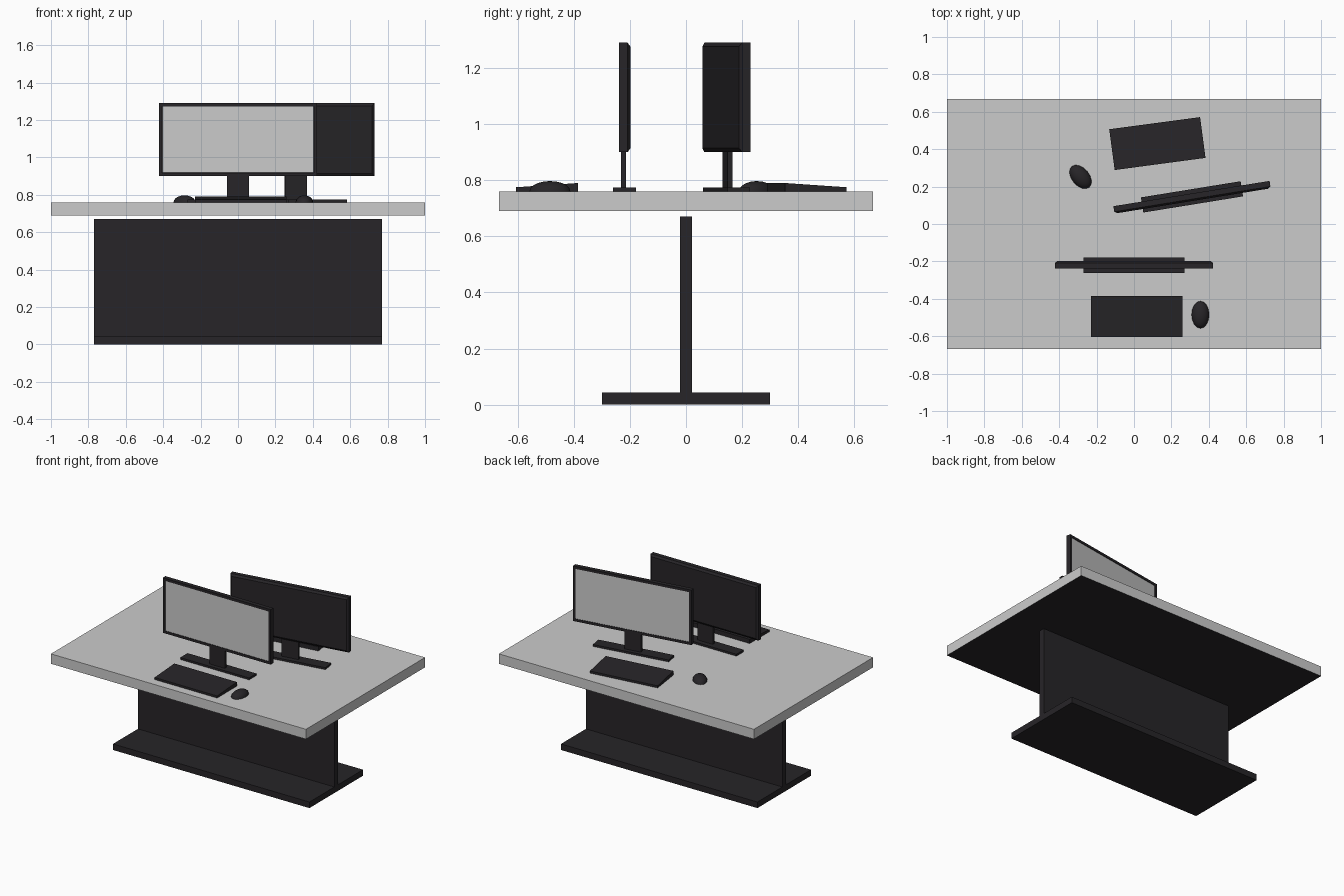
import bpy, bmesh
from math import radians
from mathutils import Matrix, Vector

if "Cube" in bpy.data.objects:
    bpy.data.objects.remove(bpy.data.objects["Cube"])

dark = bpy.data.materials.new("dark")
dark.diffuse_color = (0.02, 0.018, 0.021, 1)
dark.use_nodes = True
dark.node_tree.nodes["Principled BSDF"].inputs["Base Color"].default_value = dark.diffuse_color
grey = bpy.data.materials.new("grey")
grey.diffuse_color = (0.8, 0.8, 0.8, 1)
grey.use_nodes = True
grey.node_tree.nodes["Principled BSDF"].inputs["Base Color"].default_value = grey.diffuse_color


def finish(bm, name, place=Matrix(), mats=(dark,)):
    bmesh.ops.recalc_face_normals(bm, faces=bm.faces)
    mesh = bpy.data.meshes.new(name)
    bm.to_mesh(mesh)
    bm.free()
    for m in mats:
        mesh.materials.append(m)
    ob = bpy.data.objects.new(name, mesh)
    ob.matrix_world = place
    bpy.context.collection.objects.link(ob)
    return ob


def box_bm(x, y, z):
    bm = bmesh.new()
    bmesh.ops.create_cube(bm, size=1)
    lo, hi = (Vector(v) for v in zip(x, y, z))
    for v in bm.verts:
        v.co = Vector([lo[i] if v.co[i] < 0 else hi[i] for i in range(3)])
    return bm


def spot(x, y, degrees):
    return Matrix.Translation((x, y, 0)) @ Matrix.Rotation(radians(degrees), 4, 'Z')


# Table top, with a dark underside
bm = box_bm((-1, 1), (-0.667, 0.667), (0.69, 0.76))
bm.normal_update()
for f in bm.faces:
    f.material_index = 1 if f.normal.z < -0.5 else 0
finish(bm, "table_top", mats=(grey, dark))

# Table support
finish(box_bm((-0.77, 0.77), (-0.3, 0.3), (0, 0.043)), "table_base")
finish(box_bm((-0.77, 0.77), (-0.021, 0.021), (0.043, 0.67)), "table_leg_panel")


def monitor(side, place):
    finish(box_bm((-0.27, 0.27), (-0.041, 0.041), (0.76, 0.774)), side + "_monitor_foot", place)
    finish(box_bm((-0.06, 0.06), (-0.012, 0.006), (0.774, 0.905)), side + "_monitor_neck", place)
    # Panel with recessed screen in front and sloped rim behind
    bm = box_bm((-0.423, 0.423), (-0.018, 0.012), (0.9, 1.29))
    bm.normal_update()
    front = next(f for f in bm.faces if f.normal.y < -0.5)
    back = next(f for f in bm.faces if f.normal.y > 0.5)
    bmesh.ops.inset_region(bm, faces=[back], thickness=0.02, depth=0.01)
    bmesh.ops.inset_region(bm, faces=[front], thickness=0.025)
    bmesh.ops.inset_region(bm, faces=[front], thickness=0.0005, depth=-0.003)
    front.material_index = 1
    finish(bm, side + "_monitor_panel", place, (dark, grey))


def keyboard(side, place):
    # Wedge, higher at the back
    bm = box_bm((-0.245, 0.245), (-0.11, 0.11), (0.76, 0.775))
    for v in bm.verts:
        if v.co.y > 0 and v.co.z > 0.77:
            v.co.z = 0.79
    finish(bm, side + "_keyboard", place)


def mouse(side, place):
    # Dome cut from a sphere
    bm = bmesh.new()
    bmesh.ops.create_uvsphere(bm, u_segments=16, v_segments=10, radius=1)
    geom = bm.verts[:] + bm.edges[:] + bm.faces[:]
    bmesh.ops.bisect_plane(bm, geom=geom, plane_co=(0, 0, 0), plane_no=(0, 0, -1), clear_outer=True)
    bmesh.ops.holes_fill(bm, edges=[e for e in bm.edges if e.is_boundary])
    for v in bm.verts:
        v.co = Vector((v.co.x * 0.047, v.co.y * 0.073, 0.76 + v.co.z * 0.037))
    for f in bm.faces:
        f.smooth = len(f.verts) < 5
    bm.normal_update()
    for e in bm.edges:
        e.smooth = e.calc_face_angle(0) < radians(50)
    finish(bm, side + "_mouse", place)


# Front and back workstations
monitor("front", spot(0, -0.22, 0))
keyboard("front", spot(0.015, -0.495, 0))
mouse("front", spot(0.355, -0.485, 0))
monitor("back", spot(0.31, 0.145, 189.2))
keyboard("back", spot(0.125, 0.43, 187.6))
mouse("back", spot(-0.286, 0.252, 40))
